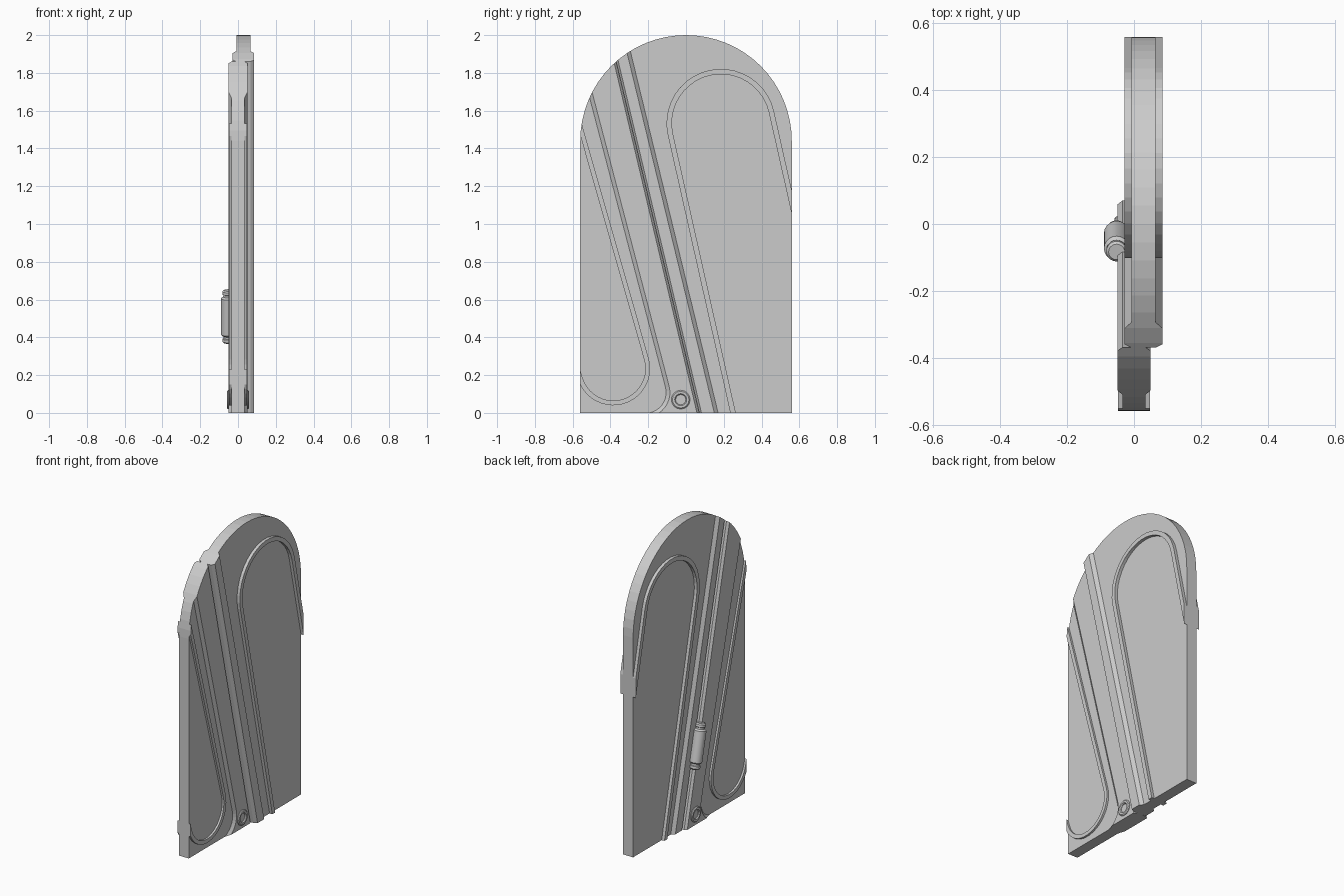
import bpy, bmesh
from math import sin, cos, pi, atan, radians
from mathutils import Vector, Matrix

if "Cube" in bpy.data.objects:
    bpy.data.objects.remove(bpy.data.objects["Cube"])

R, SPRING = 0.56, 1.44                      # arch radius and spring height
SLOPE = 0.2366                              # lean of the diagonal seam
# convex arched outline, counter-clockwise in (y, z)
ARCH = [(-R, 0), (R, 0)] + [(R * cos(pi * i / 32), SPRING + R * sin(pi * i / 32)) for i in range(33)]


def finish(bm, name):
    bmesh.ops.recalc_face_normals(bm, faces=bm.faces[:])
    me = bpy.data.meshes.new(name)
    bm.to_mesh(me)
    bm.free()
    ob = bpy.data.objects.new(name, me)
    bpy.context.collection.objects.link(ob)
    return ob


def clip_to_arch(bm):
    for i, a in enumerate(ARCH):
        b = ARCH[(i + 1) % len(ARCH)]
        n = Vector((0, b[1] - a[1], a[0] - b[0])).normalized()
        bmesh.ops.bisect_plane(bm, geom=bm.verts[:] + bm.edges[:] + bm.faces[:], dist=1e-6,
                               plane_co=(0, a[0], a[1]), plane_no=n, clear_outer=True)
        edges = [e for e in bm.edges if e.is_boundary]
        if edges:
            bmesh.ops.holes_fill(bm, edges=edges, sides=0)


def slab(name, sections):
    """Loft (x, polygon) sections into a solid and trim it to the arch."""
    bm = bmesh.new()
    rings = [[bm.verts.new((x, y, z)) for y, z in poly] for x, poly in sections]
    n = len(rings[0])
    for a, b in zip(rings, rings[1:]):
        for i in range(n):
            j = (i + 1) % n
            bm.faces.new((a[i], a[j], b[j], b[i]))
    bm.faces.new(rings[0])
    bm.faces.new(rings[-1])
    clip_to_arch(bm)
    return finish(bm, name)


def u_path(c, r, a0, a1, n=20, tail=2.6):
    """Arc from a0 to a1 with straight tangent tails at both ends."""
    s = 1 if a1 > a0 else -1
    pts = [(c[0] + r * cos(a0 + (a1 - a0) * i / n), c[1] + r * sin(a0 + (a1 - a0) * i / n))
           for i in range(n + 1)]
    t0, t1 = (-s * sin(a0), s * cos(a0)), (-s * sin(a1), s * cos(a1))
    first = (pts[0][0] - t0[0] * tail, pts[0][1] - t0[1] * tail)
    last = (pts[-1][0] + t1[0] * tail, pts[-1][1] + t1[1] * tail)
    return [first] + pts + [last]


def rim(name, c, r, w, a0, a1, x0, x1):
    """Raised U-shaped moulding passing through the leaf."""
    bm = bmesh.new()
    po, pi_ = u_path(c, r, a0, a1), u_path(c, r - w, a0, a1)
    rows = [[bm.verts.new((x, *p)) for x, p in ((x0, o), (x1, o), (x1, i), (x0, i))]
            for o, i in zip(po, pi_)]
    for a, b in zip(rows, rows[1:]):
        for k in range(4):
            m = (k + 1) % 4
            bm.faces.new((a[k], a[m], b[m], b[k]))
    bm.faces.new(rows[0])
    bm.faces.new(rows[-1])
    clip_to_arch(bm)
    return finish(bm, name)


def lathe(name, profile, n, matrix, closed=False):
    """Revolve (height, radius) points about local z."""
    bm = bmesh.new()
    rings = [[bm.verts.new((r * cos(2 * pi * k / n), r * sin(2 * pi * k / n), h)) for k in range(n)]
             for h, r in profile]
    pairs = list(zip(rings, rings[1:])) + ([(rings[-1], rings[0])] if closed else [])
    for a, b in pairs:
        for k in range(n):
            m = (k + 1) % n
            bm.faces.new((a[k], a[m], b[m], b[k]))
    if not closed:
        bm.faces.new(rings[0])
        bm.faces.new(rings[-1])
    bm.transform(matrix)
    ob = finish(bm, name)
    bpy.ops.object.select_all(action='DESELECT')
    ob.select_set(True)
    bpy.context.view_layer.objects.active = ob
    bpy.ops.object.shade_smooth_by_angle(angle=radians(32))
    return ob


def lean(y0, z, slope=SLOPE):
    return (y0 - slope * z, z)


LO, HI = -0.1, 2.3

# base plates of the two leaves, meeting at the diagonal seam
left = [(-1, LO), lean(0.065, LO), lean(0.065, HI), (-1, HI)]
right = [lean(0.085, LO), (1, LO), (1, HI), lean(0.085, HI)]
slab("left_leaf", [(-0.035, left), (0.035, left)])
slab("right_leaf", [(-0.008, right), (0.065, right)])


# thick band along the seam of the left leaf, with a swept foot
def left_band(inset):
    edge = u_path((-0.215, 0.108), 0.11 + inset, atan(0.262), -pi / 2, 10)
    return edge + [(edge[-1][0], -0.2), lean(0.07 - inset * 0.6, -0.2), lean(0.07 - inset * 0.6, 2.7)]


slab("left_seam_band", [(-0.05, left_band(0.02)), (-0.035, left_band(0)),
                        (0.035, left_band(0)), (0.05, left_band(0.02))])


# thick band along the seam of the right leaf
def right_band(inset):
    a, b = 0.07 + inset * 0.6, 0.17 - inset
    return [lean(a, LO), lean(b, LO, 0.2425), lean(b, HI, 0.2425), lean(a, HI)]


slab("right_seam_band", [(-0.028, right_band(0.02)), (-0.008, right_band(0)),
                         (0.065, right_band(0)), (0.085, right_band(0.02))])

# raised U mouldings
t = atan(0.225)
rim("right_panel_rim", (0.185, 1.533), 0.288, 0.028, t, t + pi, -0.028, 0.085)
t = atan(0.285)
rim("left_panel_rim", (-0.385, 0.235), 0.195, 0.025, t, t - pi, -0.048, 0.048)

# pivot bolts on both faces
for side, name in ((1, "front_bolt"), (-1, "back_bolt")):
    m = Matrix.Translation((0, -0.028, 0.07)) @ Matrix.Rotation(side * pi / 2, 4, 'Y')
    lathe(name, [(0.04, 0.05), (0.054, 0.05), (0.059, 0.044), (0.059, 0.032), (0.053, 0.027), (0.04, 0.027)],
          16, m, True)

# barrel handle lying along the seam
half = [(0.105, 0.031), (0.107, 0.026), (0.118, 0.026), (0.121, 0.031), (0.136, 0.031), (0.143, 0.024)]
body = [(0.098, 0.038)] + half
m = Matrix.Translation((-0.052, lean(0.07, 0.51)[0], 0.51)) @ Matrix.Rotation(atan(SLOPE), 4, 'X')
lathe("barrel_handle", [(-h, r) for h, r in reversed(body)] + body, 20, m)
